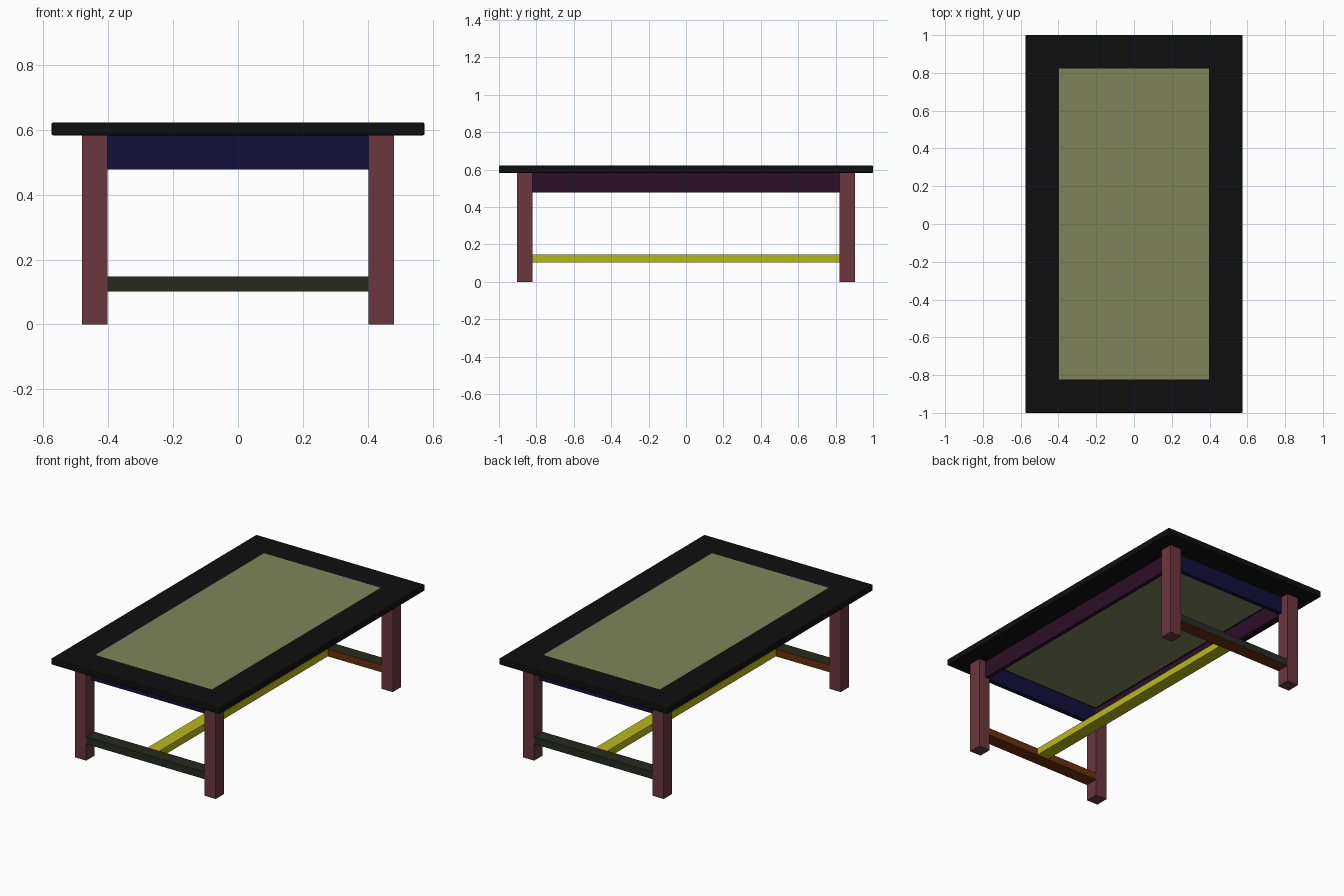
import bpy, bmesh

if "Cube" in bpy.data.objects:
    bpy.data.objects.remove(bpy.data.objects["Cube"])


def material(name, hex_code):
    def lin(c):
        c /= 255
        return c / 12.92 if c <= 0.04045 else ((c + 0.055) / 1.055) ** 2.4
    m = bpy.data.materials.new(name)
    m.diffuse_color = [lin(int(hex_code[i:i + 2], 16)) for i in (0, 2, 4)] + [1]
    m.use_nodes = True
    m.node_tree.nodes["Principled BSDF"].inputs["Base Color"].default_value = m.diffuse_color
    return m


def finish(bm, name, *mats):
    bmesh.ops.recalc_face_normals(bm, faces=bm.faces)
    mesh = bpy.data.meshes.new(name)
    bm.to_mesh(mesh)
    bm.free()
    for m in mats:
        mesh.materials.append(m)
    ob = bpy.data.objects.new(name, mesh)
    bpy.context.collection.objects.link(ob)
    return ob


def box(name, lo, hi, *mats):
    bm = bmesh.new()
    bmesh.ops.create_cube(bm, size=1)
    for v in bm.verts:
        v.co = [hi[i] if v.co[i] > 0 else lo[i] for i in range(3)]
    return finish(bm, name, *mats)


black = material("frame_black", "0f0f0f")
olive = material("panel_olive", "7e845a")
wine = material("leg_wine", "6b373e")
navy = material("apron_navy", "120f3a")
plum = material("apron_plum", "2b0f28")
dark = material("stretcher_dark", "272a20")
brown = material("stretcher_brown", "6a300c")
yellow = material("stretcher_yellow", "b9b914")

W, L = 0.575, 1.0            # half size of the top
OX, OY = 0.398, 0.822        # half size of the opening
Z0, Z1 = 0.583, 0.622        # top underside and upper side
LX0, LX1, LY0, LY1 = 0.403, 0.481, 0.822, 0.904   # leg extents
CORNERS = ((-1, -1), (1, -1), (1, 1), (-1, 1))

# Top frame: a ring with softened outer edges
bm = bmesh.new()
rings = [[bm.verts.new((sx * hx, sy * hy, z)) for sx, sy in CORNERS]
         for hx, hy, z in ((W, L, Z1), (OX, OY, Z1), (OX, OY, Z0), (W, L, Z0))]
for r in range(4):
    a, b = rings[r], rings[(r + 1) % 4]
    for i in range(4):
        j = (i + 1) % 4
        bm.faces.new((a[i], a[j], b[j], b[i]))
outer = set(rings[0] + rings[3])
bmesh.ops.bevel(bm, geom=[e for e in bm.edges if set(e.verts) <= outer],
                offset=0.005, segments=2, profile=0.5, affect='EDGES')
finish(bm, "top_frame", black)

# Inset panel
box("top_panel", (-OX, -OY, Z0), (OX, OY, Z1), olive)

# Legs
for sx, sy in CORNERS:
    xs, ys = sorted((sx * LX0, sx * LX1)), sorted((sy * LY0, sy * LY1))
    box("leg", (xs[0], ys[0], 0), (xs[1], ys[1], Z0), wine)

for s in (-1, 1):
    # End and side aprons
    y = sorted((s * 0.827, s * 0.852))
    box("end_apron", (-LX0, y[0], 0.477), (LX0, y[1], Z0), navy)
    x = sorted((s * 0.408, s * 0.433))
    box("side_apron", (x[0], -LY0, 0.477), (x[1], LY0, Z0), plum)

    # End stretchers: dark outside and top, brown inside and underneath
    y = sorted((s * LY0, s * LY1))
    ob = box("end_stretcher", (-0.407, y[0], 0.102), (0.407, y[1], 0.147), dark, brown)
    for p in ob.data.polygons:
        if p.normal.z < -0.5 or p.normal.y * s < -0.5:
            p.material_index = 1

# Long middle stretcher
box("middle_stretcher", (-0.04, -LY0, 0.104), (0.04, LY0, 0.147), yellow)
